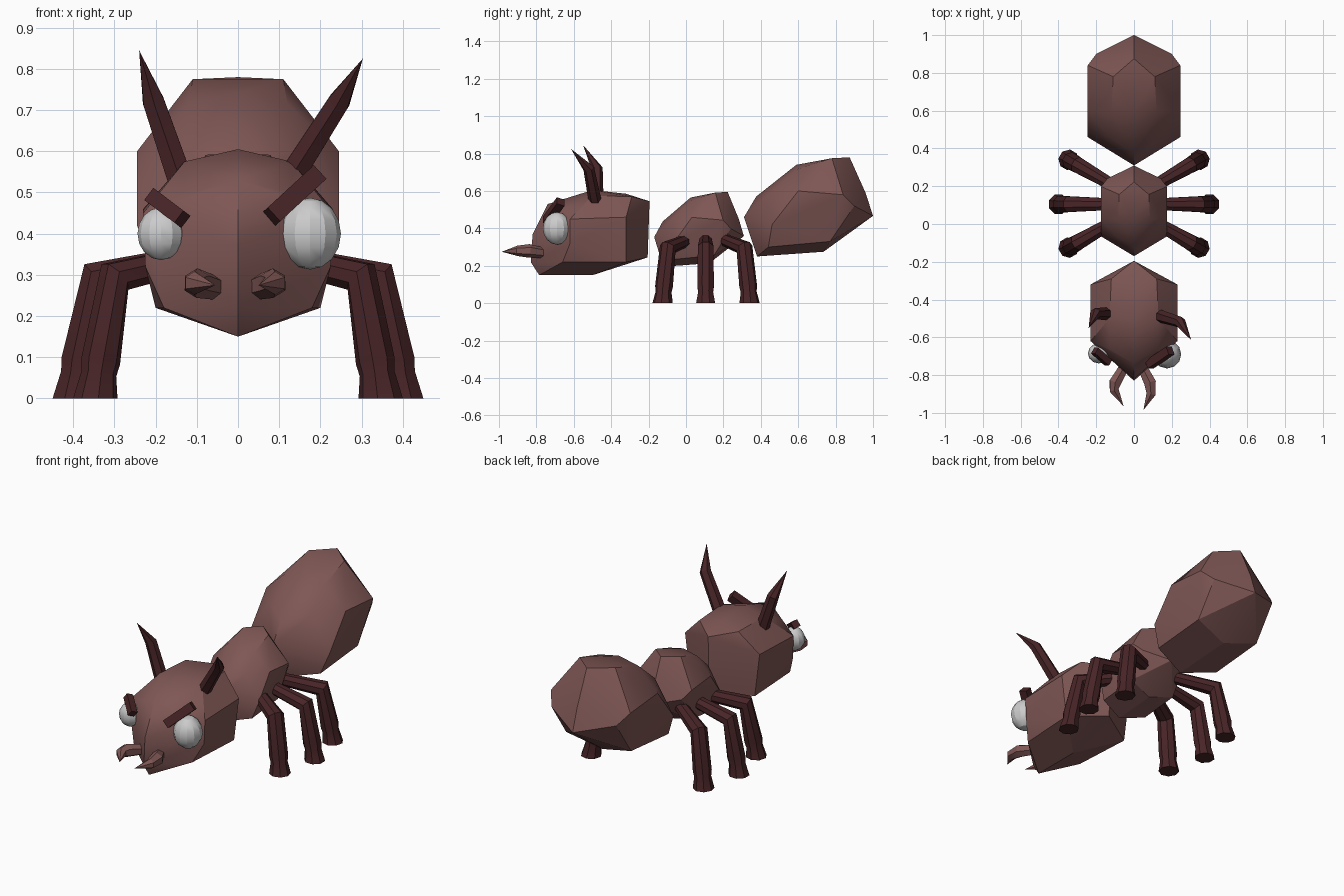
import bpy, bmesh, math
from mathutils import Vector, Matrix

cube = bpy.data.objects.get("Cube")
if cube:
    bpy.data.objects.remove(cube, do_unlink=True)


def material(name, rgb):
    m = bpy.data.materials.new(name)
    m.use_nodes = True
    m.diffuse_color = (*rgb, 1)
    m.node_tree.nodes["Principled BSDF"].inputs["Base Color"].default_value = (*rgb, 1)
    return m


SHELL = material("dusty_red_brown", (0.21, 0.095, 0.09))
LIMB = material("dark_maroon", (0.065, 0.018, 0.02))
EYE = material("eye_white", (0.6, 0.6, 0.6))


def finish(bm, name, mat, angle=25):
    bmesh.ops.recalc_face_normals(bm, faces=bm.faces[:])
    me = bpy.data.meshes.new(name)
    bm.to_mesh(me)
    bm.free()
    me.materials.append(mat)
    ob = bpy.data.objects.new(name, me)
    bpy.context.collection.objects.link(ob)
    bpy.ops.object.select_all(action='DESELECT')
    bpy.context.view_layer.objects.active = ob
    ob.select_set(True)
    bpy.ops.object.shade_smooth_by_angle(angle=math.radians(angle))
    return ob


def shell(name, ridge, flank):
    """Faceted convex body from centre ridge (y, z) and mirrored flank points."""
    bm = bmesh.new()
    for y, z in ridge:
        bm.verts.new((0, y, z))
    for x, y, z in flank:
        for side in (-1, 1):
            bm.verts.new((side * x, y, z))
    res = bmesh.ops.convex_hull(bm, input=bm.verts[:])
    loose = {g for g in res["geom_interior"] + res["geom_unused"]
             if isinstance(g, bmesh.types.BMVert)}
    bmesh.ops.delete(bm, geom=list(loose), context='VERTS')
    bmesh.ops.dissolve_limit(bm, angle_limit=math.radians(4),
                             verts=bm.verts[:], edges=bm.edges[:])
    return finish(bm, name, SHELL)


def tube(name, path, radii, sides, mat, up=(0, 1, 0), foot=False):
    """Faceted limb: rings mitred along a path; a zero radius makes a point."""
    bm = bmesh.new()
    pts = [Vector(p) for p in path]
    rings = []
    for i, (p, r) in enumerate(zip(pts, radii)):
        d = (pts[min(i + 1, len(pts) - 1)] - pts[max(i - 1, 0)]).normalized()
        u = Vector(up).cross(d).normalized()
        v = d.cross(u)
        if r == 0:
            rings.append([bm.verts.new(p)])
            continue
        turn = [2 * math.pi * (k + 0.5) / sides for k in range(sides)]
        rings.append([bm.verts.new(p + r * (u * math.cos(a) + v * math.sin(a)))
                      for a in turn])
    if foot:
        for vert in rings[-1]:
            vert.co.z = 0
    for a, b in zip(rings, rings[1:]):
        for k in range(sides):
            n = (k + 1) % sides
            bm.faces.new((a[k], a[n], b[0]) if len(b) == 1 else (a[k], a[n], b[n], b[k]))
    for ring in (rings[0], rings[-1]):
        if len(ring) > 2:
            bm.faces.new(ring)
    return finish(bm, name, mat)


# Abdomen, and the thorax as a smaller copy of the same form
ridge = [(.31, .46), (.375, .57), (.59, .74), (.875, .78), (.96, .59),
         (1, .467), (.735, .275), (.38, .25)]
flank = [(.13, .46, .6), (.12, .59, .715), (.11, .78, .775), (.245, .46, .42),
         (.245, .6, .6), (.245, .84, .58), (.2, .9, .52), (.2, .77, .33), (.2, .44, .3)]
shell("abdomen", ridge, flank)


def small(y, z):
    return -.17 + (y - .31) * .695, .195 + (z - .25) * .755


shell("thorax", [small(y, z) for y, z in ridge],
      [(x * .71, *small(y, z)) for x, y, z in flank])

# Head
shell("head",
      [(-.195, .545), (-.205, .245), (-.5, .15), (-.785, .15), (-.83, .22),
       (-.82, .37), (-.74, .53), (-.5, .605), (-.32, .585)],
      [(.12, -.29, .57), (.13, -.5, .575), (.13, -.66, .5), (.23, -.32, .46),
       (.23, -.62, .45), (.225, -.62, .32), (.18, -.66, .22), (.2, -.32, .22)])

# Legs: one bent limb, fanned out on each side
reach = [(.1, .345), (.345, .295), (.385, .09), (.39, .06), (.4, 0)]
for label, y0, fan in (("front", .075, -30), ("middle", .105, 0), ("back", .14, 30)):
    for side_name, side in (("left", 1), ("right", -1)):
        a = math.radians(fan)
        out = Vector((side * math.cos(a), math.sin(a), 0))
        path = [Vector((0, y0, z)) + out * r for r, z in reach]
        tube(f"{label}_leg_{side_name}", path, (.032, .045, .048, .043, .055), 8,
             LIMB, up=out.cross(Vector((0, 0, 1))), foot=True)

# Antennae
tube("antenna_left", [(.13, -.485, .54), (.245, -.52, .72), (.303, -.615, .825)],
     (.035, .03, 0), 6, LIMB)
tube("antenna_right", [(-.14, -.475, .53), (-.205, -.475, .72), (-.24, -.55, .845)],
     (.035, .03, 0), 6, LIMB)

# Mandibles
tube("mandible_left", [(.05, -.77, .27), (.085, -.84, .28), (.09, -.9, .28), (.05, -.985, .275)],
     (.03, .036, .028, 0), 6, SHELL, up=(0, 0, 1))
tube("mandible_right", [(-.06, -.77, .27), (-.1, -.84, .28), (-.105, -.88, .28), (-.055, -.965, .275)],
     (.03, .036, .028, 0), 6, SHELL, up=(0, 0, 1))

# Eyes, one larger than the other
for name, centre, size in (("eye_left", (.175, -.69, .4), (.075, .075, .087)),
                           ("eye_right", (-.187, -.685, .4), (.057, .053, .064))):
    bm = bmesh.new()
    bmesh.ops.create_uvsphere(bm, u_segments=12, v_segments=8, radius=1,
                              matrix=Matrix.Translation(centre) @ Matrix.Diagonal((*size, 1)))
    finish(bm, name, EYE)

# Brows: slanted square bars
tube("brow_left", [(.08, -.745, .44), (.192, -.67, .543)], (.032, .032), 4, LIMB)
tube("brow_right", [(-.135, -.735, .435), (-.208, -.67, .49)], (.026, .026), 4, LIMB)
